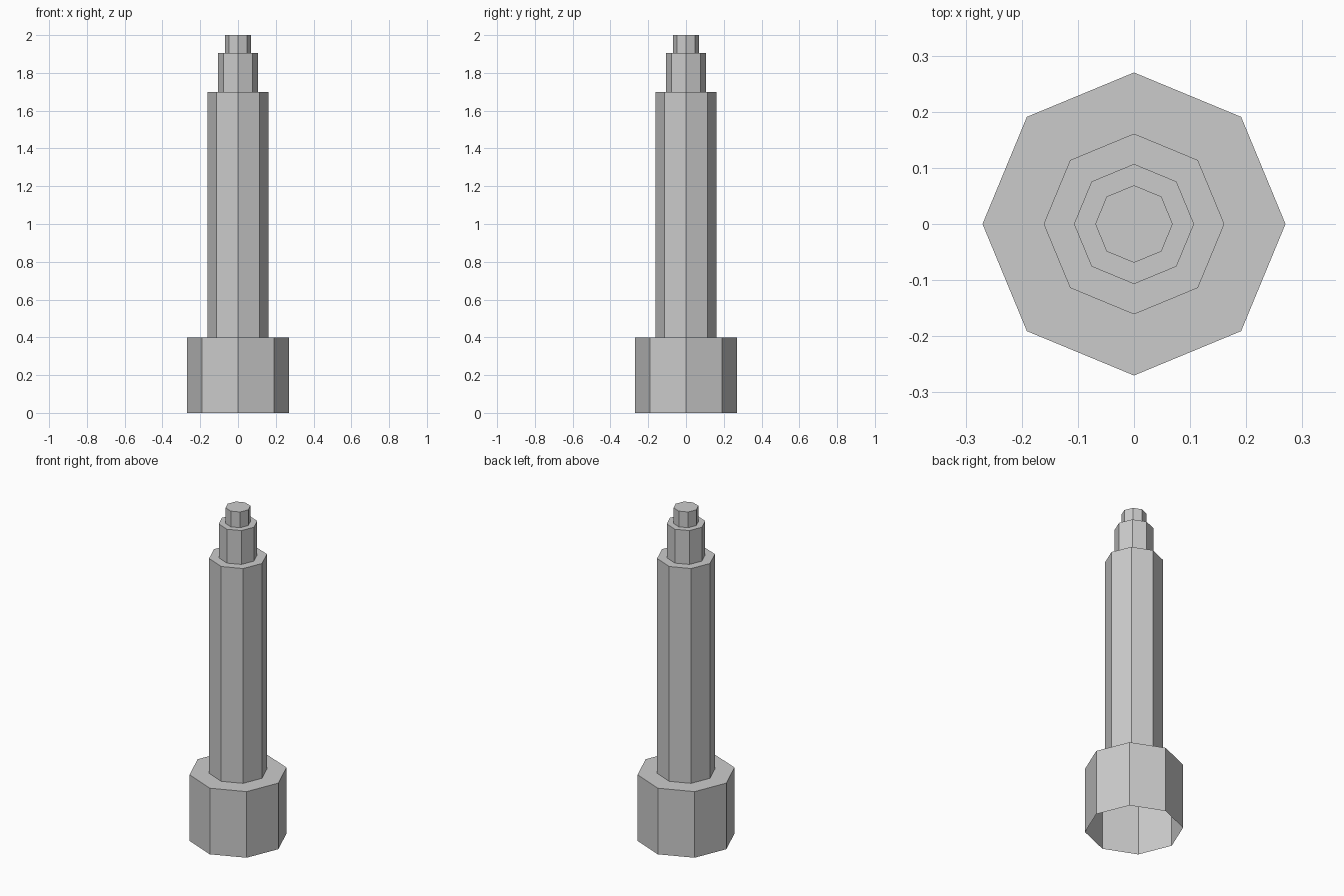
import bpy, bmesh
from math import cos, sin, pi

if "Cube" in bpy.data.objects:
    bpy.data.objects.remove(bpy.data.objects["Cube"])

SIDES = 8
# Stepped profile (radius, height), open underneath
PROFILE = [(0.27, 0.0), (0.27, 0.4), (0.161, 0.4), (0.161, 1.7),
           (0.107, 1.7), (0.107, 1.905), (0.069, 1.905), (0.069, 2.0)]

bm = bmesh.new()
rings = [[bm.verts.new((r * cos(2 * pi * i / SIDES), r * sin(2 * pi * i / SIDES), z))
          for i in range(SIDES)] for r, z in PROFILE]

# Walls and ledges
for low, high in zip(rings, rings[1:]):
    for i in range(SIDES):
        j = (i + 1) % SIDES
        bm.faces.new((low[i], low[j], high[j], high[i]))

# Tip cap
bm.faces.new(rings[-1])

mesh = bpy.data.meshes.new("stepped_post")
bm.to_mesh(mesh)
bm.free()
post = bpy.data.objects.new("stepped_post", mesh)
bpy.context.collection.objects.link(post)
